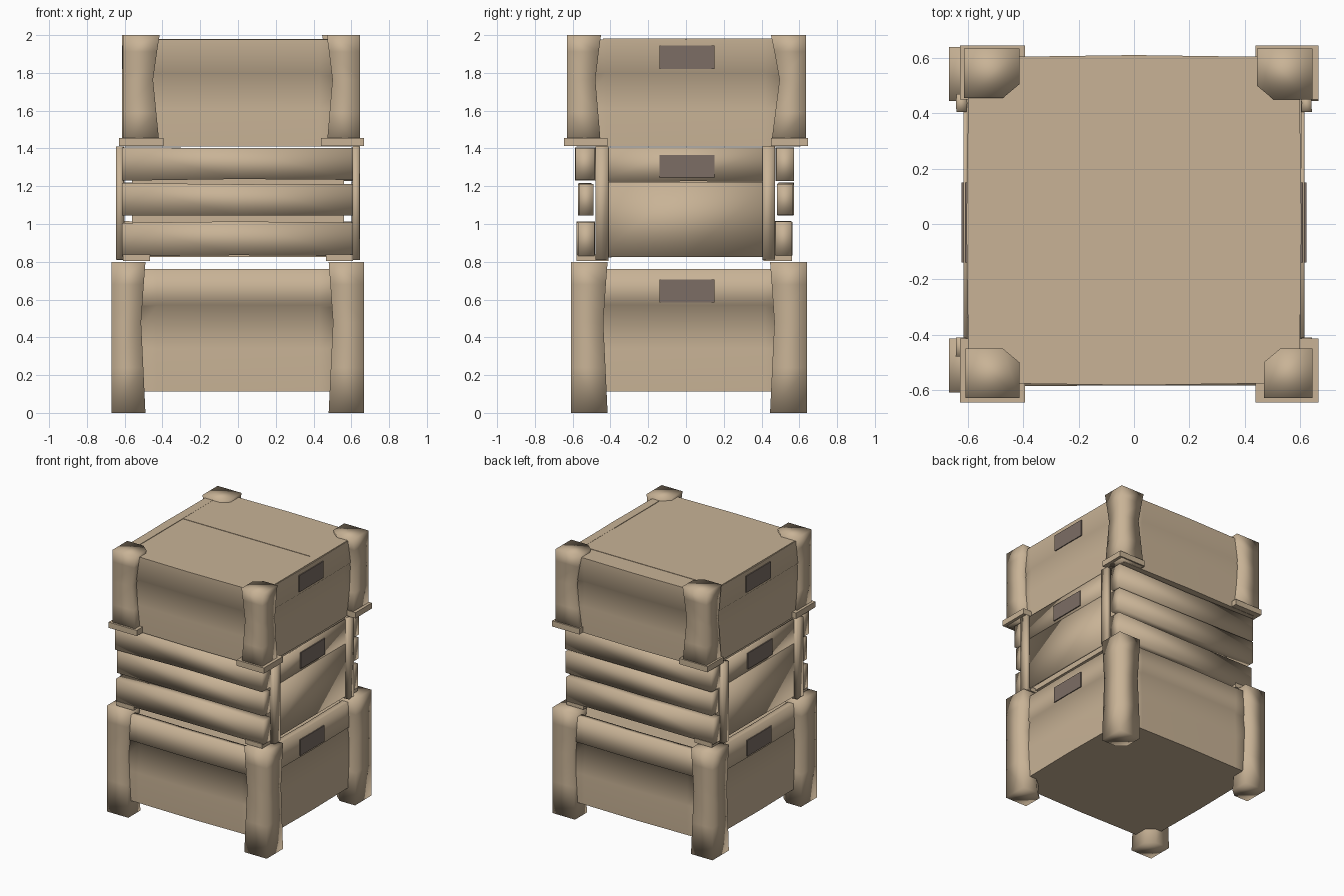
import bpy, bmesh, random

if "Cube" in bpy.data.objects:
    bpy.data.objects.remove(bpy.data.objects["Cube"])
random.seed(4)


def material(name, rgb):
    m = bpy.data.materials.new(name)
    m.diffuse_color = (*rgb, 1)
    m.use_nodes = True
    m.node_tree.nodes["Principled BSDF"].inputs["Base Color"].default_value = m.diffuse_color
    return m


TAN = material("tan wood", (0.58, 0.45, 0.305))
DARK = material("dark handle hole", (0.2, 0.155, 0.128))


def loft(name, rings, mat=TAN, smooth=True, flat_caps=False):
    """Skin a stack of equal-length rings and cap both ends."""
    bm = bmesh.new()
    vs = [[bm.verts.new(p) for p in r] for r in rings]
    n = len(rings[0])
    for a, b in zip(vs, vs[1:]):
        for i in range(n):
            j = (i + 1) % n
            bm.faces.new((a[i], a[j], b[j], b[i])).smooth = smooth
    for ring in (vs[0][::-1], vs[-1]):
        bm.faces.new(ring).smooth = smooth and not flat_caps
    bmesh.ops.recalc_face_normals(bm, faces=bm.faces[:])
    if flat_caps:
        for e in bm.edges:
            e.smooth = all(f.smooth for f in e.link_faces)
    me = bpy.data.meshes.new(name)
    bm.to_mesh(me)
    bm.free()
    ob = bpy.data.objects.new(name, me)
    bpy.context.collection.objects.link(ob)
    me.materials.append(mat)
    return ob


def box(name, x, y, z, mat=TAN):
    rings = [[(x[0], y[0], h), (x[1], y[0], h), (x[1], y[1], h), (x[0], y[1], h)] for h in z]
    return loft(name, rings, mat, False)


def board(name, x, y, z, wobble=0.006):
    """Hand-cut board: softly shaded box, cut across its length, edges slightly uneven."""
    along_x = x[1] - x[0] > y[1] - y[0]
    u, v = (x, y) if along_x else (y, x)
    rings = []
    for t in (0, 0.5, 1):
        a = u[0] + (u[1] - u[0]) * t
        b0, b1, z0, z1 = (c + random.uniform(-wobble, wobble) * 0.5
                          for c in (v[0], v[1], z[0], z[1]))
        ring = [(b0, z0), (b1, z0), (b1, z1), (b0, z1)]
        rings.append([(a, b, h) if along_x else (b, a, h) for b, h in ring])
    return loft(name, rings)


def body(name, x, y, profile):
    """Closed crate body: profile is (height, inset); long sides bow out a little."""
    rings = []
    for h, d in profile:
        x0, x1, y0, y1 = x[0] + d, x[1] - d, y[0] + d, y[1] - d
        b = 0.006
        rings.append([(x0, y0, h), (-0.43, y0, h), (0, y0 - b, h), (0.43, y0, h),
                      (x1, y0, h), (x1, -0.42, h), (x1 + b, 0, h), (x1, 0.42, h),
                      (x1, y1, h), (0.43, y1, h), (0, y1 + b, h), (-0.43, y1, h),
                      (x0, y1, h), (x0, 0.42, h), (x0 - b, 0, h), (x0, -0.42, h)])
    return loft(name, rings, flat_caps=True)


def post(name, xo, xi, yo, yi, z0, z1, waist):
    """Corner post: chamfered inner corner, inner edges drawn outward by `waist` at mid height."""
    sx, sy = (1 if xo > 0 else -1), (1 if yo > 0 else -1)
    rings = []
    for t, w in ((0, 0), (0.3, 0.5), (0.6, 1), (0.85, 0.4), (1, 0)):
        h = z0 + (z1 - z0) * t
        a, b = xi + sx * waist * w, yi + sy * waist * w
        rings.append([(xo, yo, h), (a, yo, h), (a, b + sy * 0.05, h),
                      (a + sx * 0.06, b, h), (xo, b, h)])
    return loft(name, rings)


def handles(name, x, z):
    for s in (-1, 1):
        box(name + "_handle_hole", sorted((s * (x - 0.002), s * (x + 0.007))),
            (-0.14, 0.15), z, DARK)


# bottom crate: closed body with overhanging upper board and recessed lid, corner posts
body("bottom_crate_body", (-0.607, 0.607), (-0.575, 0.605),
     ((0.113, 0.004), (0.34, 0.0), (0.563, 0.012), (0.57, 0.0), (0.763, 0.0),
      (0.763, 0.05), (0.74, 0.05)))
for xo, xi in ((-0.67, -0.49), (0.667, 0.48)):
    for yo, yi in ((-0.61, -0.415), (0.64, 0.445)):
        post("bottom_crate_post", xo, xi, yo, yi, 0, 0.8, 0.023)
handles("bottom_crate", 0.612, (0.585, 0.705))

# middle crate: slatted front and back, boarded sides, uprights
box("middle_crate_core", (-0.56, 0.56), (-0.47, 0.47), (0.825, 1.40))
for z, f, b in (((0.83, 1.01), (-0.575, -0.48), (0.475, 0.56)),
                ((1.045, 1.215), (-0.572, -0.495), (0.485, 0.57)),
                ((1.232, 1.405), (-0.583, -0.48), (0.475, 0.57))):
    board("middle_crate_front_slat", (-0.615, 0.61), f, z, 0.012)
    board("middle_crate_back_slat", (-0.615, 0.61), b, z, 0.012)
for s in (-1, 1):
    for z in ((0.825, 1.223), (1.225, 1.405)):
        board("middle_crate_side_board", sorted((s * 0.602, s * 0.616)), (-0.47, 0.46), z, 0.003)
    for y in ((-0.48, -0.41), (0.405, 0.47)):
        board("middle_crate_upright", sorted((s * 0.605, s * 0.643)), y, (0.81, 1.41), 0.004)
        # small foot blocks under the slats
        fy = (-0.58, -0.41) if y[0] < 0 else (0.41, 0.56)
        box("middle_crate_foot", sorted((s * 0.465, s * 0.608)), fy, (0.805, 0.838))
handles("middle_crate", 0.617, (1.245, 1.365))

# top crate: closed body, flush lid seams and side strip, posts on pads
body("top_crate_body", (-0.6, 0.6), (-0.577, 0.605),
     ((1.41, 0.004), (1.61, 0.0), (1.79, 0.008), (1.80, 0.0), (1.977, 0.0)))
box("top_crate_lid_strip", (-0.598, -0.53), (-0.44, 0.46), (1.97, 1.981))
box("top_crate_lid_strip", (0.535, 0.598), (-0.44, 0.46), (1.97, 1.981))
box("top_crate_lid_plank", (-0.53, 0.535), (0.1, 0.46), (1.97, 1.98))

TOP_POSTS = (  # outer x, inner x, outer y, inner y, waist
    (-0.61, -0.415, -0.63, -0.45, 0.035), (0.645, 0.47, -0.63, -0.45, 0.03),
    (-0.615, -0.415, 0.635, 0.455, 0.035), (0.645, 0.445, 0.635, 0.45, 0.045))
for xo, xi, yo, yi, w in TOP_POSTS:
    post("top_crate_post", xo, xi, yo, yi, 1.412, 2.0, w)
    px = (-0.63, -0.395) if xo < 0 else (0.44, 0.668)
    py = (-0.645, -0.415) if yo < 0 else (0.45, 0.645)
    box("top_crate_post_pad", px, py, (1.412, 1.455))
handles("top_crate", 0.605, (1.82, 1.945))
